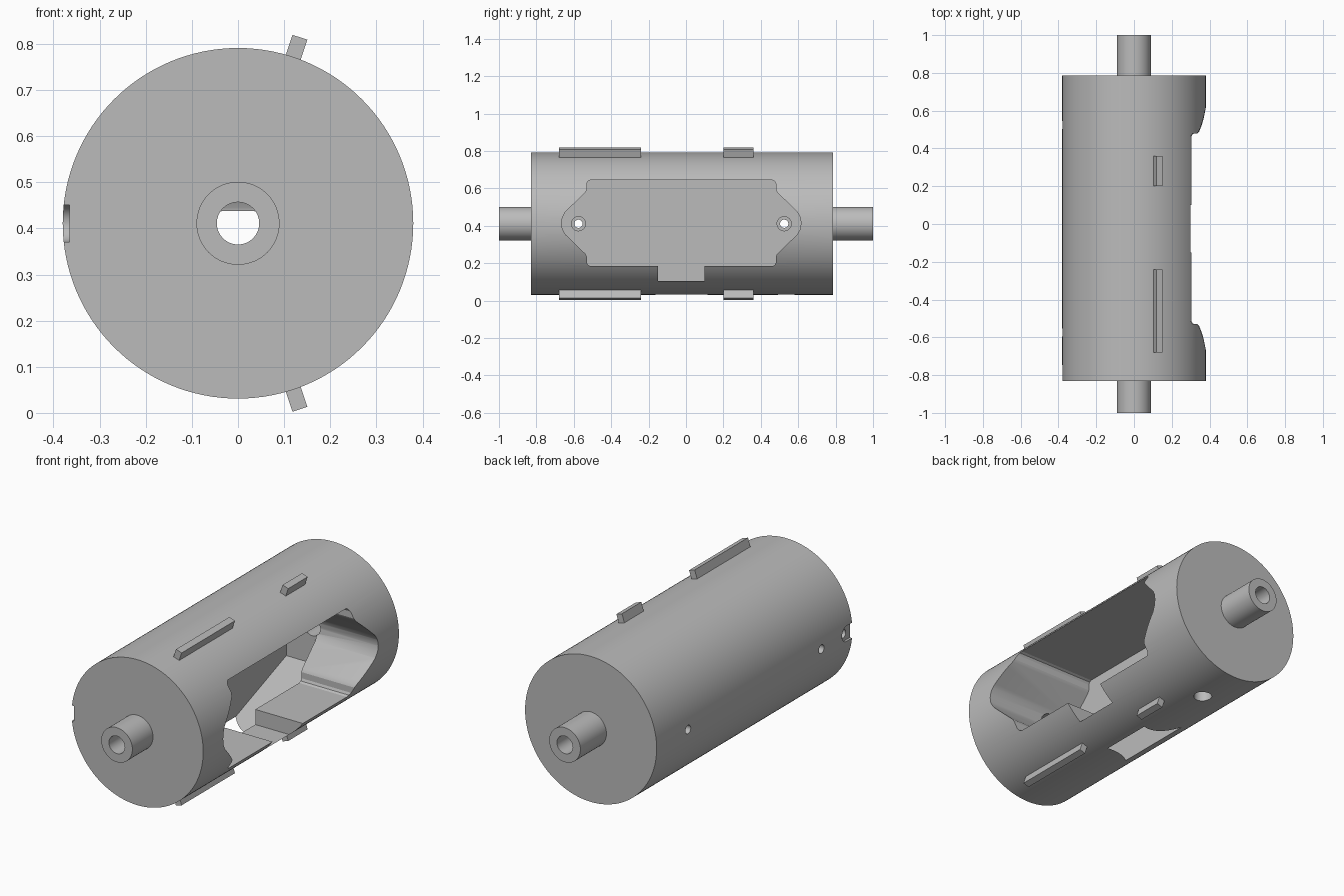
import bpy, bmesh, math

cube = bpy.data.objects.get("Cube")
if cube:
    bpy.data.objects.remove(cube)

AXIS_Z = 0.411      # height of the drum axis
MID_Y = -0.025      # middle of the drum along its axis
R = 0.38

grey = bpy.data.materials.new("plain grey")
grey.use_nodes = True
grey.diffuse_color = (0.5, 0.5, 0.5, 1)
grey.node_tree.nodes["Principled BSDF"].inputs["Base Color"].default_value = (0.5, 0.5, 0.5, 1)


def prism(name, points, axis, start, end):
    """Extrude a flat outline along an axis; z is measured from the drum axis."""
    place = {"x": lambda p, t: (t, p[0], p[1]),
             "y": lambda p, t: (p[0], t, p[1]),
             "z": lambda p, t: (p[0], p[1], t)}[axis]
    bm = bmesh.new()
    a = [bm.verts.new(place(p, start)) for p in points]
    b = [bm.verts.new(place(p, end)) for p in points]
    bm.faces.new(a)
    bm.faces.new(b)
    for i in range(len(a)):
        j = (i + 1) % len(a)
        bm.faces.new((a[i], a[j], b[j], b[i]))
    bmesh.ops.recalc_face_normals(bm, faces=bm.faces)
    mesh = bpy.data.meshes.new(name)
    bm.to_mesh(mesh)
    bm.free()
    mesh.materials.append(grey)
    obj = bpy.data.objects.new(name, mesh)
    obj.location.z = AXIS_Z
    bpy.context.collection.objects.link(obj)
    return obj


def circle(r, u=0, v=0, n=32):
    return [(u + r * math.cos(2 * math.pi * i / n), v + r * math.sin(2 * math.pi * i / n))
            for i in range(n)]


def rect(u0, u1, v0, v1):
    return [(u0, v0), (u1, v0), (u1, v1), (u0, v1)]


def combine(target, tool, operation="DIFFERENCE"):
    bpy.context.view_layer.update()
    mod = target.modifiers.new("cut", "BOOLEAN")
    mod.operation = operation
    mod.solver = "EXACT"
    mod.object = tool
    bpy.ops.object.select_all(action="DESELECT")
    target.select_set(True)
    bpy.context.view_layer.objects.active = target
    bpy.ops.object.modifier_apply(modifier=mod.name)
    bpy.data.objects.remove(tool)


def cut(target, points, axis, start, end):
    combine(target, prism("cutter", points, axis, start, end))


# Drum with a shaft through both ends
drum = prism("drum_body", circle(R, n=128), "y", -0.83, 0.785)
combine(drum, prism("shaft", circle(0.09, n=64), "y", -1, 1), "UNION")

# Side pocket with pointed ends and eased corners
quarter = [(0.64, 0), (0.636, 0.03), (0.62, 0.06), (0.512, 0.165), (0.505, 0.18),
           (0.505, 0.212), (0.499, 0.224), (0.487, 0.23)]
half = quarter + [(-y, z) for y, z in reversed(quarter)]
outline = half + [(y, -z) for y, z in reversed(half[1:-1])]
outline = [(y + MID_Y, z + 0.003) for y, z in outline]
FLOOR = -0.15
cut(drum, outline, "x", FLOOR, 0.6)
cut(drum, rect(-0.15, 0.10, -0.306, -0.1), "x", FLOOR, 0.6)

# Hopper hidden below the pocket, sloping down to a slot in the underside
side = [(0.125, -0.5), (0.125, -0.385), (0.638, -0.19), (0.638, -0.02), (0.5, 0.0)]
hopper = [(y + MID_Y, z) for y, z in side] + [(MID_Y - y, z) for y, z in reversed(side)]
cut(drum, hopper, "x", FLOOR, 0.03)

# Axial bore, with a flat on the inner rear part
cut(drum, circle(0.046), "y", -1.2, -0.5)
cut(drum, circle(0.046), "y", 0.8, 1.2)
cut(drum, [(x, min(z, 0.027)) for x, z in circle(0.046)], "y", 0.45, 0.9)

# Screw holes through the pocket floor, with counterbores
for s in (-1, 1):
    y = MID_Y + s * 0.55
    cut(drum, circle(0.022, y), "x", -0.6, FLOOR + 0.05)
    cut(drum, circle(0.038, y), "x", FLOOR - 0.03, FLOOR + 0.05)

# Round hole in the underside
cut(drum, circle(0.045, 0, 0.535), "z", -0.6, -0.25)

# Spot recess with a small hole, open to the front rim
spot = [(y, z) for y, z in circle(0.04, -0.785) if y >= -0.786]
spot = sorted(spot, key=lambda p: p[1]) + [(-0.9, 0.04), (-0.9, -0.04)]
cut(drum, spot, "x", -0.6, -0.365)
cut(drum, circle(0.022, -0.775), "x", -0.6, -0.28)

bpy.ops.object.select_all(action="DESELECT")
drum.select_set(True)
bpy.context.view_layer.objects.active = drum
bpy.ops.object.shade_smooth_by_angle(angle=math.radians(25))

# Radial ribs above and below
for level, s in (("upper", 1), ("lower", -1)):
    for part, y0, y1 in (("long", -0.68, -0.24), ("short", 0.20, 0.36)):
        rib = prism(f"{level}_{part}_rib", rect(-0.017, 0.017, s * 0.36, s * 0.425), "y", y0, y1)
        rib.rotation_euler.y = s * math.radians(18.4)
